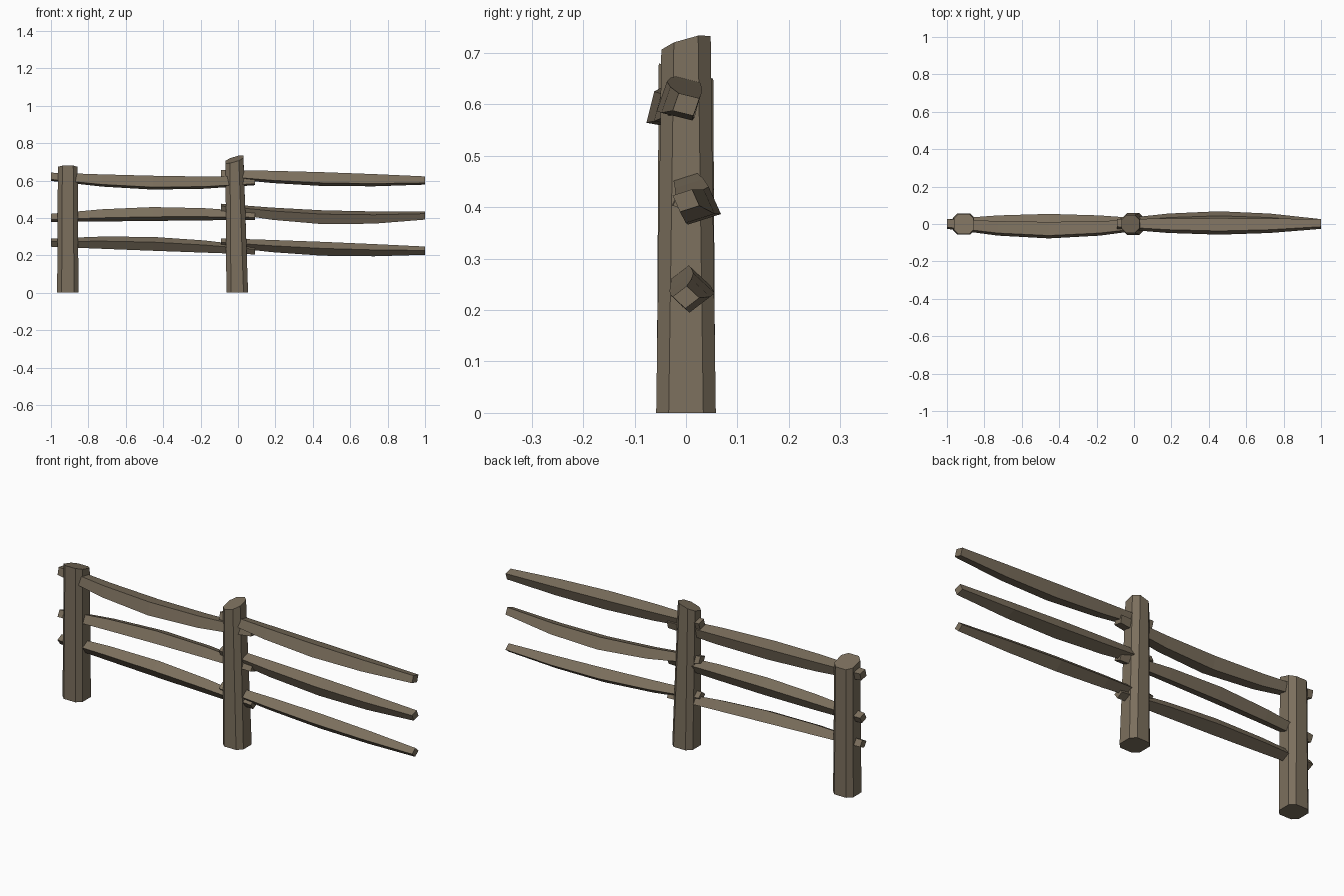
import bpy
from math import pi, sin
from mathutils import Vector

default_cube = bpy.data.objects.get("Cube")
if default_cube:
    bpy.data.objects.remove(default_cube, do_unlink=True)

wood = bpy.data.materials.new("weathered_wood")
wood.use_nodes = True
wood.diffuse_color = (0.2, 0.16, 0.11, 1)
wood_shader = wood.node_tree.nodes["Principled BSDF"]
wood_shader.inputs["Base Color"].default_value = wood.diffuse_color


def loft(name, rings):
    """Skin a list of equal-sized rings and cap both ends."""
    count = len(rings[0])
    verts = [point for ring in rings for point in ring]
    faces = [tuple(range(count))[::-1], tuple(range(len(verts) - count, len(verts)))]
    for start in range(0, len(verts) - count, count):
        for side in range(count):
            here, following = start + side, start + (side + 1) % count
            faces.append((here, following, following + count, here + count))
    mesh = bpy.data.meshes.new(name)
    mesh.from_pydata(verts, [], faces)
    mesh.materials.append(wood)
    part = bpy.data.objects.new(name, mesh)
    bpy.context.collection.objects.link(part)


def chamfered_outline(centre, half_x, half_y, chamfer):
    """Rectangle with cut corners, counter-clockwise from above."""
    outline = []
    for sx, sy in ((-1, -1), (1, -1), (1, 1), (-1, 1)):
        on_side = Vector((sx * half_x, sy * (half_y - chamfer), 0))
        on_front = Vector((sx * (half_x - chamfer), sy * half_y, 0))
        pair = (on_side, on_front) if sx == sy else (on_front, on_side)
        outline += [centre + corner for corner in pair]
    return outline


def post(name, x, half_width, height, lean, taper, slope_x, slope_y):
    """Chamfered post, narrowing and leaning upward to a slanted saw cut."""
    chamfer = half_width * 0.42
    foot = Vector((x, 0, 0))
    head = Vector((x + lean, 0, height))
    base = chamfered_outline(foot, half_width, half_width, chamfer)
    top = chamfered_outline(head, half_width - taper, half_width - taper, chamfer)
    for corner in top:
        corner.z += slope_x * (corner.x - head.x) + slope_y * corner.y
    loft(name, [base, top])


def rail(name, start, end, start_z, end_z, sag, bow, roll, segments=4):
    """Rolled four-sided rail that swells, sags and bows toward its middle."""
    corners = ((-1, roll), (-roll, -1), (1, -roll), (roll, 1))
    rings = []
    for step in range(segments + 1):
        along = step / segments
        swell = sin(pi * along)
        half_y = 0.026 + 0.018 * swell
        half_z = 0.022 + 0.015 * swell
        x = start + (end - start) * along
        y = bow * swell
        z = start_z + (end_z - start_z) * along + sag * swell
        rings.append([(x, y + half_y * across, z + half_z * up)
                      for across, up in corners])
    loft(name, rings)


# Posts
post("end_post", x=-0.91, half_width=0.057, height=0.665,
     lean=0, taper=0.004, slope_x=0, slope_y=-0.28)
post("middle_post", x=-0.004, half_width=0.058, height=0.713,
     lean=-0.015, taper=0.01, slope_x=0.3, slope_y=0.28)

# Rails between the two posts, poking out past each
left_span = {"start": -1, "end": 0.09}
rail("left_top_rail", **left_span, start_z=0.62, end_z=0.597,
     sag=-0.02, bow=-0.033, roll=-0.65)
rail("left_middle_rail", **left_span, start_z=0.4, end_z=0.412,
     sag=0.015, bow=0.01, roll=-0.4)
rail("left_bottom_rail", **left_span, start_z=0.268, end_z=0.227,
     sag=0.014, bow=0, roll=0.25)

# Rails running free beyond the middle post
right_span = {"start": -0.09, "end": 1}
rail("right_top_rail", **right_span, start_z=0.635, end_z=0.6,
     sag=-0.01, bow=-0.013, roll=-0.55)
rail("right_middle_rail", **right_span, start_z=0.454, end_z=0.413,
     sag=-0.03, bow=0.024, roll=0.45)
rail("right_bottom_rail", **right_span, start_z=0.269, end_z=0.225,
     sag=-0.012, bow=0.012, roll=0.05)
